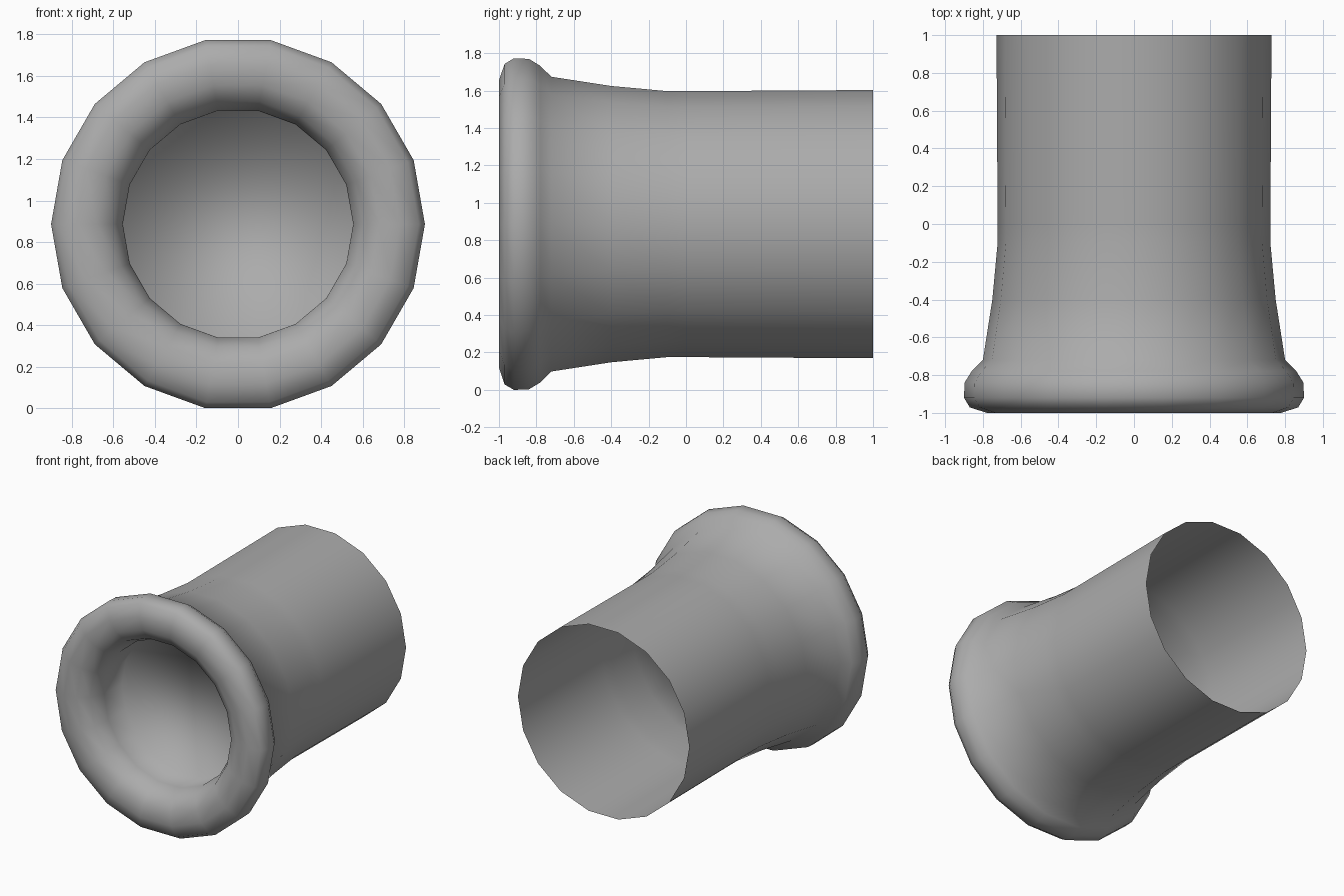
import bpy, bmesh, math

if "Cube" in bpy.data.objects:
    bpy.data.objects.remove(bpy.data.objects["Cube"])

SIDES = 18
CENTRE_Z = 0.9 * math.cos(math.radians(10))

# (radius, y) from the open rear end, along the outside, round the lip, into the bore
PROFILE = [
    (0.728, 1.0), (0.722, 0.0), (0.722, -0.1), (0.75, -0.4), (0.80, -0.72),
    (0.86, -0.78), (0.897, -0.84), (0.90, -0.92), (0.87, -0.97), (0.78, -1.0),
    (0.68, -0.99), (0.60, -0.94), (0.555, -0.83), (0.553, -0.62),
]


def spin_profile(name, profile):
    bm = bmesh.new()
    rings = []
    for r, y in profile:
        ring = []
        for i in range(SIDES):
            a = 2 * math.pi * i / SIDES
            ring.append(bm.verts.new((r * math.cos(a), y, CENTRE_Z + r * math.sin(a))))
        rings.append(ring)
    for a, b in zip(rings, rings[1:]):
        for i in range(SIDES):
            j = (i + 1) % SIDES
            bm.faces.new((a[i], a[j], b[j], b[i]))
    # Closed floor of the bore
    bm.faces.new(rings[-1])
    bmesh.ops.recalc_face_normals(bm, faces=bm.faces)
    # Outside wall must face away from the axis
    bm.faces.ensure_lookup_table()
    f = bm.faces[0]
    c = f.calc_center_median()
    if f.normal.x * c.x + f.normal.z * (c.z - CENTRE_Z) < 0:
        bmesh.ops.reverse_faces(bm, faces=bm.faces)
    for f in bm.faces:
        f.smooth = True
    mesh = bpy.data.meshes.new(name)
    bm.to_mesh(mesh)
    bm.free()
    obj = bpy.data.objects.new(name, mesh)
    bpy.context.collection.objects.link(obj)
    return obj


# Flared tube with rolled front lip
barrel = spin_profile("flared_barrel", PROFILE)

# Dark grey finish
grey = bpy.data.materials.new("dark_grey")
grey.diffuse_color = (0.41, 0.41, 0.41, 1)
grey.use_nodes = True
grey.node_tree.nodes["Principled BSDF"].inputs["Base Color"].default_value = grey.diffuse_color
barrel.data.materials.append(grey)
